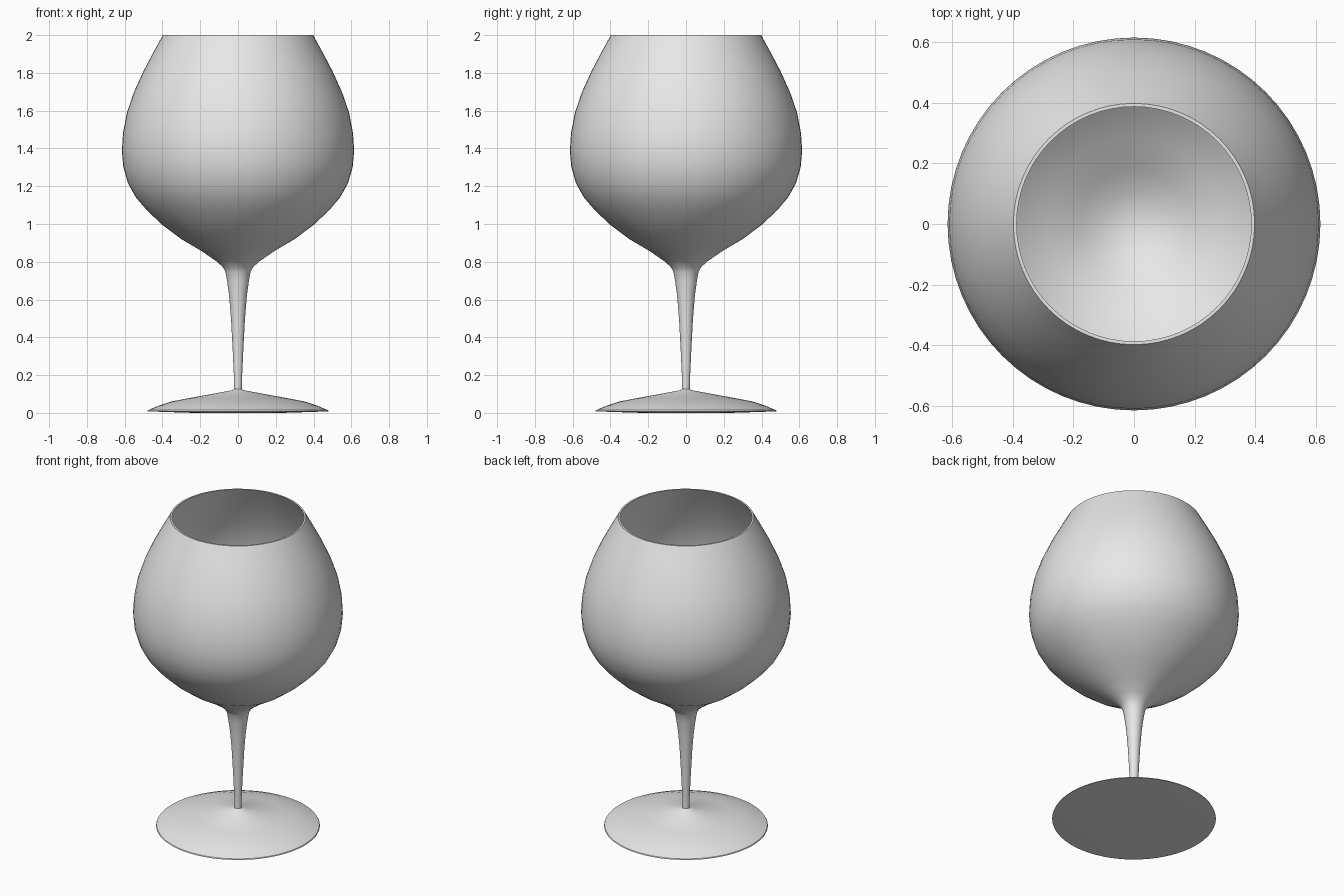
import bpy, bmesh, math

if "Cube" in bpy.data.objects:
    bpy.data.objects.remove(bpy.data.objects["Cube"])

SEGMENTS = 64

glass_mat = bpy.data.materials.new("light_grey")
glass_mat.diffuse_color = (0.8, 0.8, 0.8, 1)
glass_mat.use_nodes = True
glass_mat.node_tree.nodes["Principled BSDF"].inputs["Base Color"].default_value = glass_mat.diffuse_color


def lathe(name, profile, angle=40):
    """Spin an (r, z) profile round the z axis; r = 0 becomes a pole."""
    bm = bmesh.new()
    rings = []
    for r, z in profile:
        if r == 0:
            rings.append([bm.verts.new((0, 0, z))] * SEGMENTS)
        else:
            rings.append([bm.verts.new((r * math.cos(2 * math.pi * i / SEGMENTS),
                                        r * math.sin(2 * math.pi * i / SEGMENTS), z))
                          for i in range(SEGMENTS)])
    for a, b in zip(rings, rings[1:]):
        for i in range(SEGMENTS):
            j = (i + 1) % SEGMENTS
            bm.faces.new(dict.fromkeys((a[i], a[j], b[j], b[i])))
    bmesh.ops.recalc_face_normals(bm, faces=bm.faces)
    mesh = bpy.data.meshes.new(name)
    bm.to_mesh(mesh)
    bm.free()
    obj = bpy.data.objects.new(name, mesh)
    bpy.context.collection.objects.link(obj)
    mesh.materials.append(glass_mat)
    bpy.ops.object.select_all(action='DESELECT')
    obj.select_set(True)
    bpy.context.view_layer.objects.active = obj
    bpy.ops.object.shade_smooth_by_angle(angle=math.radians(angle))
    return obj


# foot, stem and bowl outside, from the underside up to the rim
outside = [(0, 0), (0.235, 0), (0.48, 0.008), (0.477, 0.014), (0.42, 0.038),
           (0.35, 0.061), (0.26, 0.078), (0.03, 0.12), (0.021, 0.126),
           (0.022, 0.2), (0.029, 0.35), (0.037, 0.5), (0.047, 0.62),
           (0.058, 0.70), (0.066, 0.745), (0.08, 0.772), (0.115, 0.803),
           (0.19, 0.855), (0.30, 0.92), (0.40, 0.995), (0.48, 1.07),
           (0.54, 1.14), (0.582, 1.215), (0.607, 1.30), (0.615, 1.385),
           (0.609, 1.48), (0.588, 1.59), (0.55, 1.70), (0.50, 1.81),
           (0.45, 1.905), (0.398, 2.0)]
# bowl inside, from the rim down to the bottom
inside = [(0.387, 2.0)] + [(r - 0.012, z + 0.005)
                           for r, z in reversed(outside[16:-1])] + [(0, 0.79)]

lathe("wine_glass", outside + inside)
